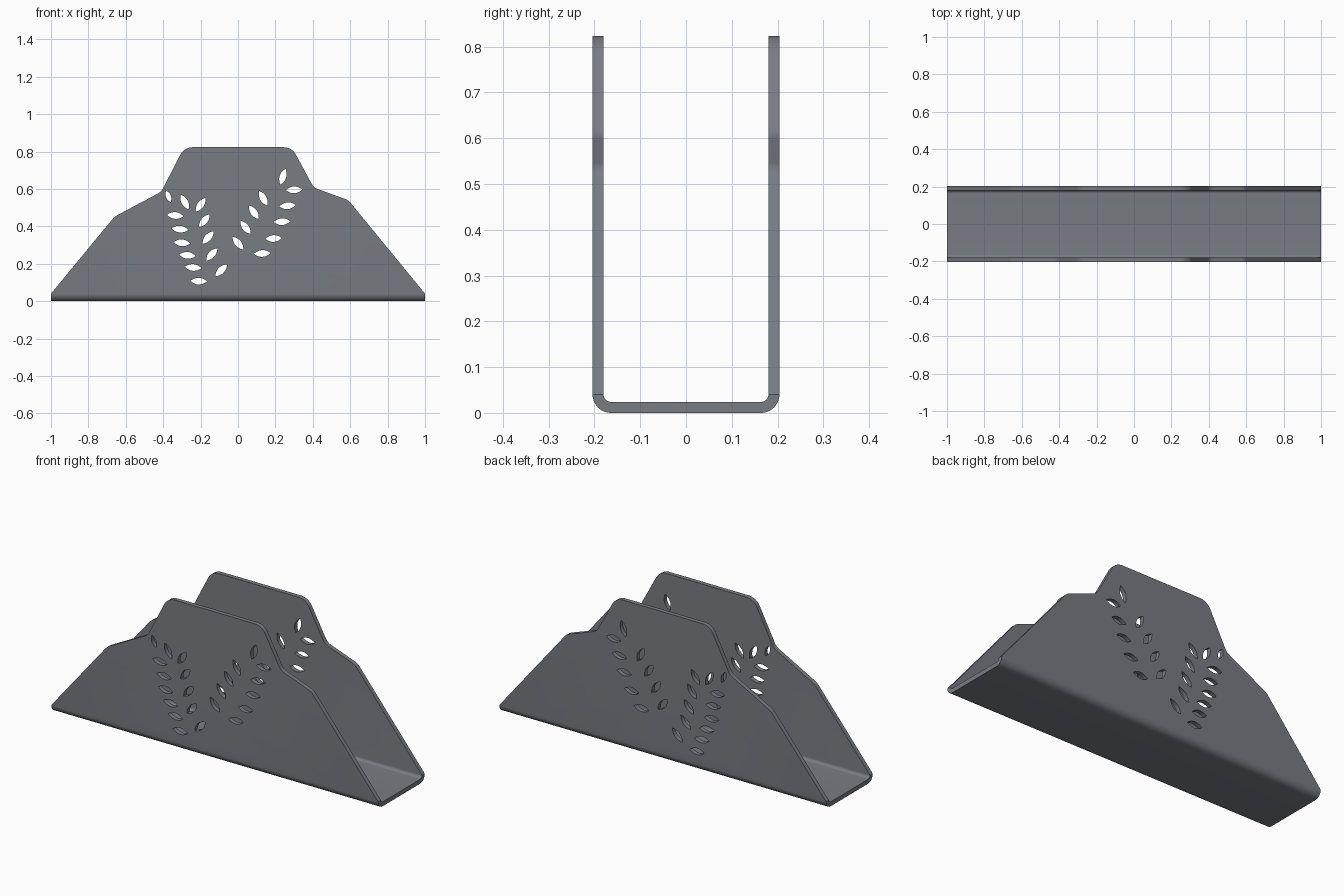
import bpy, bmesh, math
from mathutils import Vector

if "Cube" in bpy.data.objects:
    bpy.data.objects.remove(bpy.data.objects["Cube"])


def rounded(corners, steps=8):
    """Polygon from (a, b, radius) corners, each softened by an arc."""
    pts, n = [], len(corners)
    for i, (a, b, r) in enumerate(corners):
        p = Vector((a, b))
        if r == 0:
            pts.append(p)
            continue
        d0 = (Vector(corners[i - 1][:2]) - p).normalized()
        d1 = (Vector(corners[(i + 1) % n][:2]) - p).normalized()
        half = d0.angle(d1) / 2
        t = r / math.tan(half)
        centre = p + (d0 + d1).normalized() * (r / math.sin(half))
        s, e = p + d0 * t - centre, p + d1 * t - centre
        for k in range(steps + 1):
            pts.append(centre + s.lerp(e, k / steps).normalized() * r)
    return pts


def prism(bm, pts, place, depth):
    """Closed prism: place(a, b, d) maps profile point and depth to 3D."""
    lo = [bm.verts.new(place(p[0], p[1], -depth)) for p in pts]
    hi = [bm.verts.new(place(p[0], p[1], depth)) for p in pts]
    bm.faces.new(lo)
    bm.faces.new(hi[::-1])
    for i in range(len(pts)):
        j = (i + 1) % len(pts)
        bm.faces.new((lo[j], lo[i], hi[i], hi[j]))


def finish(bm, name):
    bmesh.ops.recalc_face_normals(bm, faces=bm.faces)
    me = bpy.data.meshes.new(name)
    bm.to_mesh(me)
    bm.free()
    ob = bpy.data.objects.new(name, me)
    bpy.context.collection.objects.link(ob)
    return ob


along_x = lambda a, b, d: (d, a, b)
along_y = lambda a, b, d: (a, d, b)

# Dark slate finish
slate = bpy.data.materials.new("dark_slate")
slate.diffuse_color = (0.19, 0.2, 0.225, 1)
slate.use_nodes = True
slate.node_tree.nodes["Principled BSDF"].inputs["Base Color"].default_value = slate.diffuse_color

# U-shaped sheet: two upright panels joined by the base
W, T, H = 0.204, 0.024, 0.9
u_profile = rounded([(-W, H, 0), (-W, 0, 0.04), (W, 0, 0.04), (W, H, 0),
                     (W - T, H, 0), (W - T, T, 0.016),
                     (-W + T, T, 0.016), (-W + T, H, 0)])
bm = bmesh.new()
prism(bm, u_profile, along_x, 1.0)
holder = finish(bm, "napkin_holder")

# Stepped silhouette of the panels
outline = rounded([(-1.1, -0.1, 0), (-1.1, -0.05, 0), (-1.0, -0.04, 0),
                   (-1.0, 0.04, 0), (-0.66, 0.452, 0.08),
                   (-0.41, 0.585, 0.06), (-0.288, 0.823, 0.075),
                   (0.288, 0.823, 0.075), (0.405, 0.607, 0.06),
                   (0.59, 0.54, 0.06), (1.0, 0.04, 0),
                   (1.0, -0.04, 0), (1.1, -0.05, 0), (1.1, -0.1, 0)])
bm = bmesh.new()
prism(bm, outline, along_y, 0.5)
silhouette = finish(bm, "silhouette_cutter")

# Leaf-shaped holes of two sprigs: (x, z, angle in degrees)
leaves = [(-0.372, 0.56, 112), (-0.335, 0.458, 175), (-0.31, 0.385, 175),
          (-0.30, 0.312, 175), (-0.27, 0.245, 175), (-0.24, 0.18, 175),
          (-0.21, 0.107, 178), (-0.285, 0.53, 118), (-0.20, 0.515, 55),
          (-0.18, 0.43, 50), (-0.16, 0.34, 48), (-0.14, 0.25, 48),
          (-0.09, 0.165, 45),
          (0.24, 0.665, 72), (0.135, 0.55, 118), (0.085, 0.475, 125),
          (0.04, 0.395, 127), (0.0, 0.31, 130),
          (0.30, 0.595, 2), (0.265, 0.51, 5), (0.235, 0.425, 3),
          (0.19, 0.335, 3), (0.13, 0.255, 3)]
bm = bmesh.new()
for i, (x, z, deg) in enumerate(leaves):
    c, s = math.cos(math.radians(deg)), math.sin(math.radians(deg))
    size = 0.75 if i == 0 else 1.0
    lens = []
    for side in (1, -1):
        for k in range(10):
            u = side * (-1 + 2 * k / 10)
            a, b = 0.045 * size * u, side * 0.018 * size * (1 - u * u)
            lens.append((x + a * c - b * s, z + a * s + b * c))
    prism(bm, lens, along_y, 0.4)
leaf_holes = finish(bm, "leaf_cutter")

# Trim the sheet and pierce the sprigs through both panels
bpy.context.view_layer.objects.active = holder
holder.select_set(True)
for cutter, op in ((silhouette, 'INTERSECT'), (leaf_holes, 'DIFFERENCE')):
    cutter.hide_render = True
    mod = holder.modifiers.new(op.title(), 'BOOLEAN')
    mod.object, mod.operation, mod.solver = cutter, op, 'EXACT'
    bpy.ops.object.modifier_apply(modifier=mod.name)
    bpy.data.objects.remove(cutter)
holder.data.materials.clear()
holder.data.materials.append(slate)
bpy.ops.object.shade_smooth_by_angle(angle=math.radians(35))
